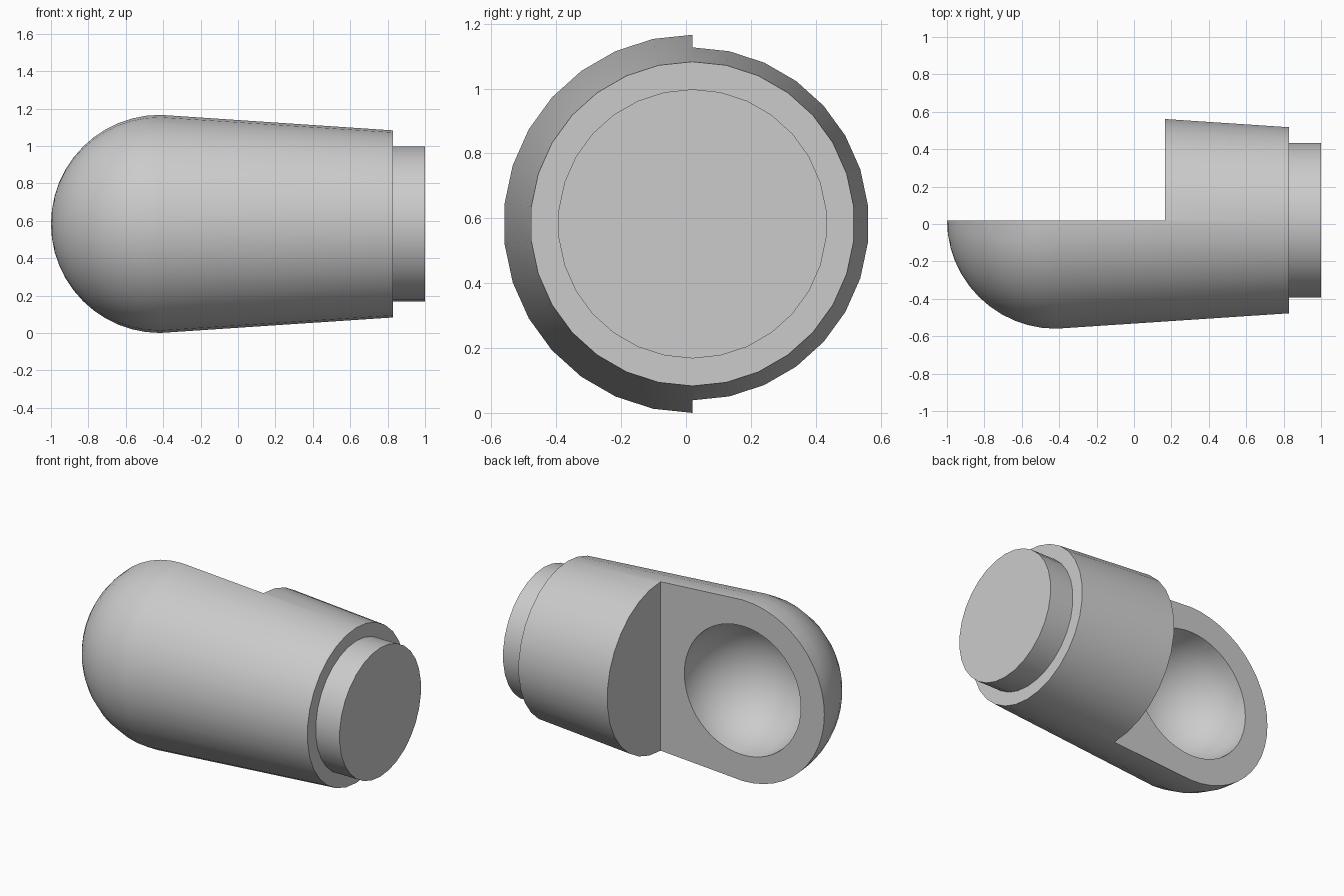
import bpy, bmesh, math
from mathutils import Matrix, Vector

if "Cube" in bpy.data.objects:
    bpy.data.objects.remove(bpy.data.objects["Cube"], do_unlink=True)

SIDES = 30
AXIS = Vector((0, 0.02, 0.583))
DOME_X, DOME_R, BOWL_R = -0.417, 0.583, 0.415

grey = bpy.data.materials.new("plain grey")
grey.use_nodes = True
colour = (0.6, 0.6, 0.6, 1)
grey.diffuse_color = colour
grey.node_tree.nodes["Principled BSDF"].inputs["Base Color"].default_value = colour


def add_object(name, bm):
    bmesh.ops.remove_doubles(bm, verts=bm.verts, dist=1e-5)
    bmesh.ops.recalc_face_normals(bm, faces=bm.faces)
    mesh = bpy.data.meshes.new(name)
    bm.to_mesh(mesh)
    bm.free()
    obj = bpy.data.objects.new(name, mesh)
    bpy.context.collection.objects.link(obj)
    mesh.materials.append(grey)
    return obj


def lathe(name, profile):
    """Spin (x, radius) points about the lengthwise axis."""
    bm = bmesh.new()
    verts = [bm.verts.new(AXIS + Vector((x, 0, r))) for x, r in profile]
    edges = [bm.edges.new(pair) for pair in zip(verts, verts[1:])]
    bmesh.ops.spin(bm, geom=verts + edges, cent=AXIS, axis=(1, 0, 0),
                   angle=math.tau, steps=SIDES)
    return add_object(name, bm)


def arc(radius, sweep, steps):
    return [(DOME_X - radius * math.cos(sweep * i / steps),
             radius * math.sin(sweep * i / steps)) for i in range(steps + 1)]


def cut(target, cutter):
    mod = target.modifiers.new("cut", 'BOOLEAN')
    mod.operation, mod.solver, mod.object = 'DIFFERENCE', 'EXACT', cutter
    bpy.context.view_layer.objects.active = target
    bpy.ops.object.modifier_apply(modifier=mod.name)
    bpy.data.objects.remove(cutter, do_unlink=True)


# Domed, tapered body with a stepped plug at its narrow end
body = lathe("domed_body", arc(DOME_R, math.pi / 2, 12)
             + [(0.83, 0.5), (0.83, 0.415), (1, 0.415), (1, 0)])

# Rear half removed beside the dome
bm = bmesh.new()
bmesh.ops.create_cube(bm, size=2, matrix=Matrix.Translation(
    (0.167 - 1, AXIS.y + 1, AXIS.z)))
cut(body, add_object("half_cutter", bm))

# Round bowl hollowed into the flat face
cut(body, lathe("bowl_cutter", arc(BOWL_R, math.pi, 24)))

bpy.ops.object.select_all(action='DESELECT')
body.select_set(True)
bpy.context.view_layer.objects.active = body
bpy.ops.object.shade_smooth_by_angle(angle=math.radians(30))
